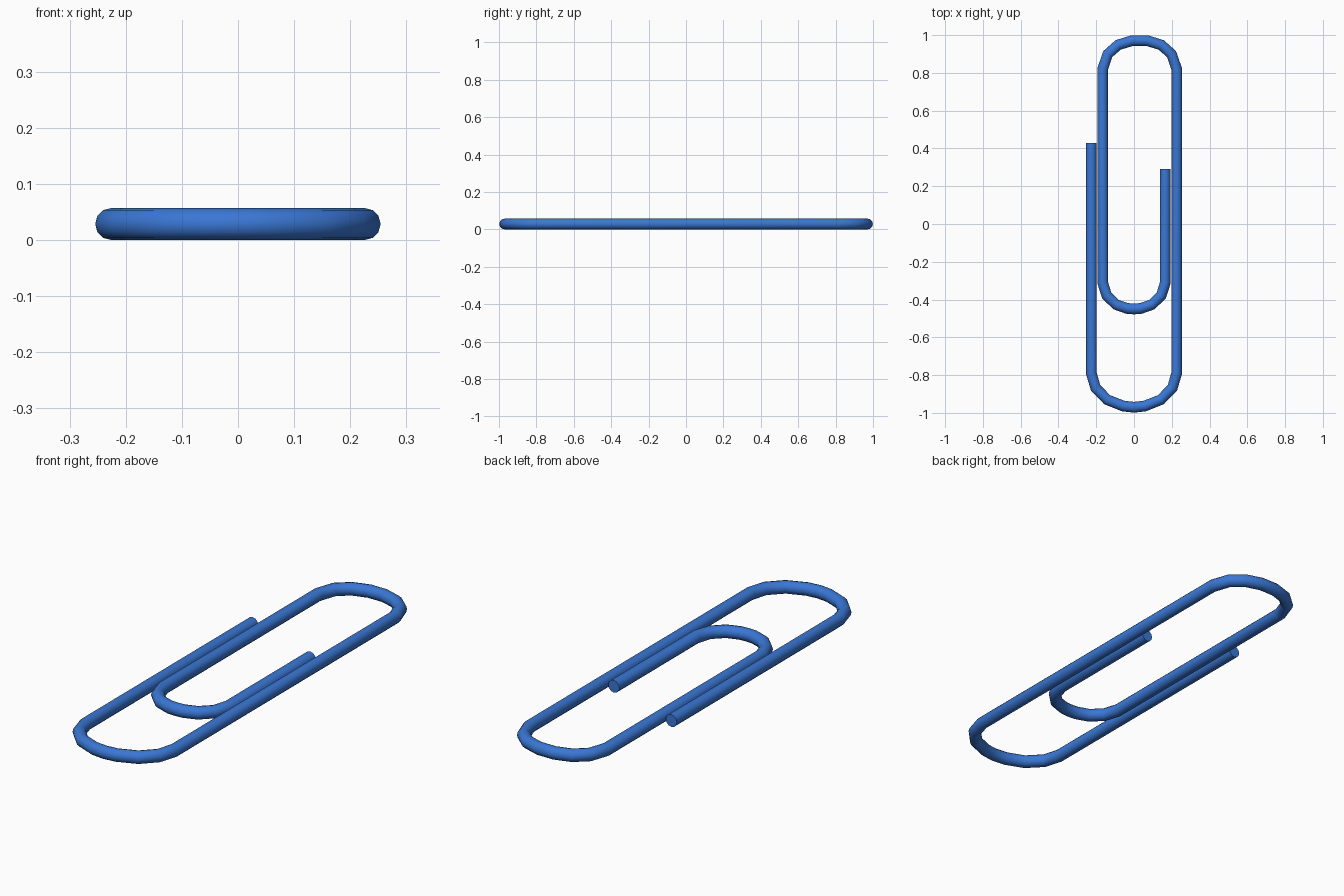
import bpy
import math

cube = bpy.data.objects.get("Cube")
if cube:
    bpy.data.objects.remove(cube, do_unlink=True)

R = 0.0285  # wire radius

# Blue coating
blue = bpy.data.materials.new("blue_coating")
blue.use_nodes = True
colour = (0.042, 0.185, 0.66, 1.0)
blue.diffuse_color = colour
blue.node_tree.nodes["Principled BSDF"].inputs["Base Color"].default_value = colour


def bend(cx, half_width, y_start, profile, direction):
    """Symmetric U-bend: profile holds (width fraction, y) from side to middle."""
    side = [(cx + direction * half_width * f, y) for f, y in profile]
    other = [(2 * cx - x, y) for x, y in reversed(side) if abs(x - cx) > 1e-6]
    return ([(cx + direction * half_width, y_start)] + side + other
            + [(cx - direction * half_width, y_start)])


# Wire centreline: outer leg, three bends, inner leg
path = [(-0.226, 0.43)]
path += bend(0.0, 0.226, -0.79,
             [(0.90, -0.867), (0.63, -0.930), (0.25, -0.964), (0.0, -0.970)], -1)
path += bend(0.03, 0.196, 0.82,
             [(0.86, 0.900), (0.58, 0.948), (0.20, 0.971)], 1)
path += bend(0.0, 0.166, -0.31,
             [(0.87, -0.378), (0.57, -0.427), (0.22, -0.447), (0.0, -0.450)], -1)
path.append((0.166, 0.29))

# Round wire swept along the centreline
curve = bpy.data.curves.new("paperclip_wire", 'CURVE')
curve.dimensions = '3D'
curve.twist_mode = 'Z_UP'
curve.bevel_depth = R
curve.bevel_resolution = 4
curve.use_fill_caps = True
spline = curve.splines.new('POLY')
spline.points.add(len(path) - 1)
for point, (x, y) in zip(spline.points, path):
    point.co = (x, y, R, 1.0)
curve.materials.append(blue)

wire = bpy.data.objects.new("paperclip_wire", curve)
bpy.context.collection.objects.link(wire)
bpy.ops.object.select_all(action='DESELECT')
wire.select_set(True)
bpy.context.view_layer.objects.active = wire
bpy.ops.object.convert(target='MESH')
bpy.ops.object.shade_smooth_by_angle(angle=math.radians(40))
